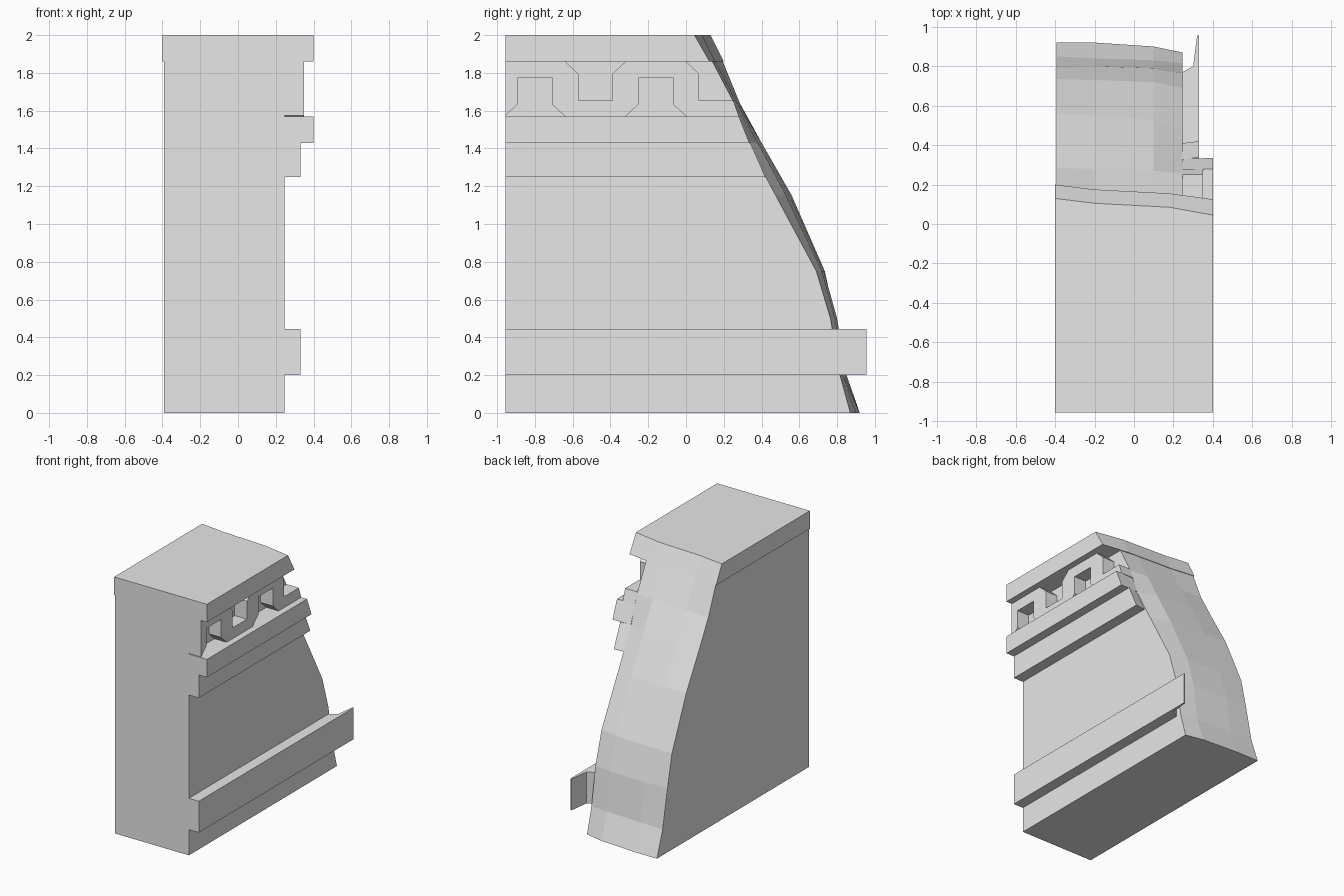
import bpy, bmesh

cube = bpy.data.objects.get("Cube")
if cube:
    bpy.data.objects.remove(cube, do_unlink=True)

stone = bpy.data.materials.new("grey stone")
stone.use_nodes = True
grey = (0.8, 0.8, 0.8, 1)
stone.diffuse_color = grey
stone.node_tree.nodes["Principled BSDF"].inputs["Base Color"].default_value = grey

FRONT = -0.955
WALL = 0.245  # plain face of the wall, where the mouldings start


def finish(name, bm):
    bmesh.ops.recalc_face_normals(bm, faces=bm.faces)
    mesh = bpy.data.meshes.new(name)
    bm.to_mesh(mesh)
    bm.free()
    mesh.materials.append(stone)
    obj = bpy.data.objects.new(name, mesh)
    bpy.context.collection.objects.link(obj)
    return obj


def block(name, xs, rows):
    """Solid with a flat front; rows give a height and the back depth at each x."""
    bm = bmesh.new()
    front = [[bm.verts.new((x, FRONT, z)) for x in xs] for z, _ in rows]
    back = [[bm.verts.new((x, y, z)) for x, y in zip(xs, ys)] for z, ys in rows]
    cols, last = range(len(xs) - 1), len(rows) - 1
    for r in range(last):
        for grid in (front, back):
            for c in cols:
                bm.faces.new((grid[r][c], grid[r][c + 1], grid[r + 1][c + 1], grid[r + 1][c]))
        for c in (0, -1):
            bm.faces.new((front[r][c], back[r][c], back[r + 1][c], front[r + 1][c]))
    for r in (0, last):
        bm.faces.new(front[r] + back[r][::-1])
    return finish(name, bm)


# Wall core with a broken, faceted back
block("wall_core", (-0.393, -0.2, 0.1, WALL), [
    (0.0, (0.92, 0.92, 0.90, 0.87)),
    (0.2, (0.85, 0.84, 0.83, 0.815)),
    (0.5, (0.79, 0.80, 0.79, 0.765)),
    (0.75, (0.735, 0.73, 0.72, 0.69)),
    (1.15, (0.56, 0.55, 0.53, 0.475)),
    (1.43, (0.40, 0.40, 0.38, 0.325)),
    (1.64, (0.285, 0.28, 0.27, 0.255)),
    (1.86, (0.195, 0.17, 0.155, 0.14)),
])

# Cap slab with a slanted broken back
block("cap_slab", (-0.4, -0.2, 0.18, 0.4), [
    (1.86, (0.2, 0.175, 0.155, 0.125)),
    (2.0, (0.13, 0.105, 0.085, 0.045)),
])

# Mouldings along the decorated side
lower_end = (0.77, 0.80, 0.955, 0.955)
block("lower_band", (WALL, 0.30, 0.32, 0.33), [(0.2, lower_end), (0.445, lower_end)])
block("upper_band", (WALL, 0.33), [(1.25, (0.41, 0.42)), (1.43, (0.325, 0.34))])
block("upper_ledge", (WALL, 0.4), [(1.43, (0.33, 0.335)), (1.57, (0.275, 0.28))])

# Raised meander frieze: a strip with flared notches from above and below
LOW, HIGH = 1.57, 1.86


def notch(y, edge, sign):
    """Flared notch centred on y, cut in from the given edge."""
    pts = [(-0.16, 0), (-0.09, 0.065), (-0.09, 0.205), (0.09, 0.205), (0.09, 0.065), (0.16, 0)]
    return [(y + sign * dy, edge - sign * dz) for dy, dz in pts]


outline = [(FRONT, HIGH)] + notch(-0.48, HIGH, 1)
outline += notch(0.16, HIGH, 1)[:3] + [(0.25, 1.655), (0.28, LOW)]
outline += notch(-0.16, LOW, -1) + notch(-0.8, LOW, -1)[:5] + [(FRONT, LOW + 0.005)]

bm = bmesh.new()
face = bm.faces.new([bm.verts.new((WALL, y, z)) for y, z in outline])
side = bmesh.ops.extrude_face_region(bm, geom=[face])
verts = [v for v in side["geom"] if isinstance(v, bmesh.types.BMVert)]
bmesh.ops.translate(bm, verts=verts, vec=(0.35 - WALL, 0, 0))
finish("meander_frieze", bm)
